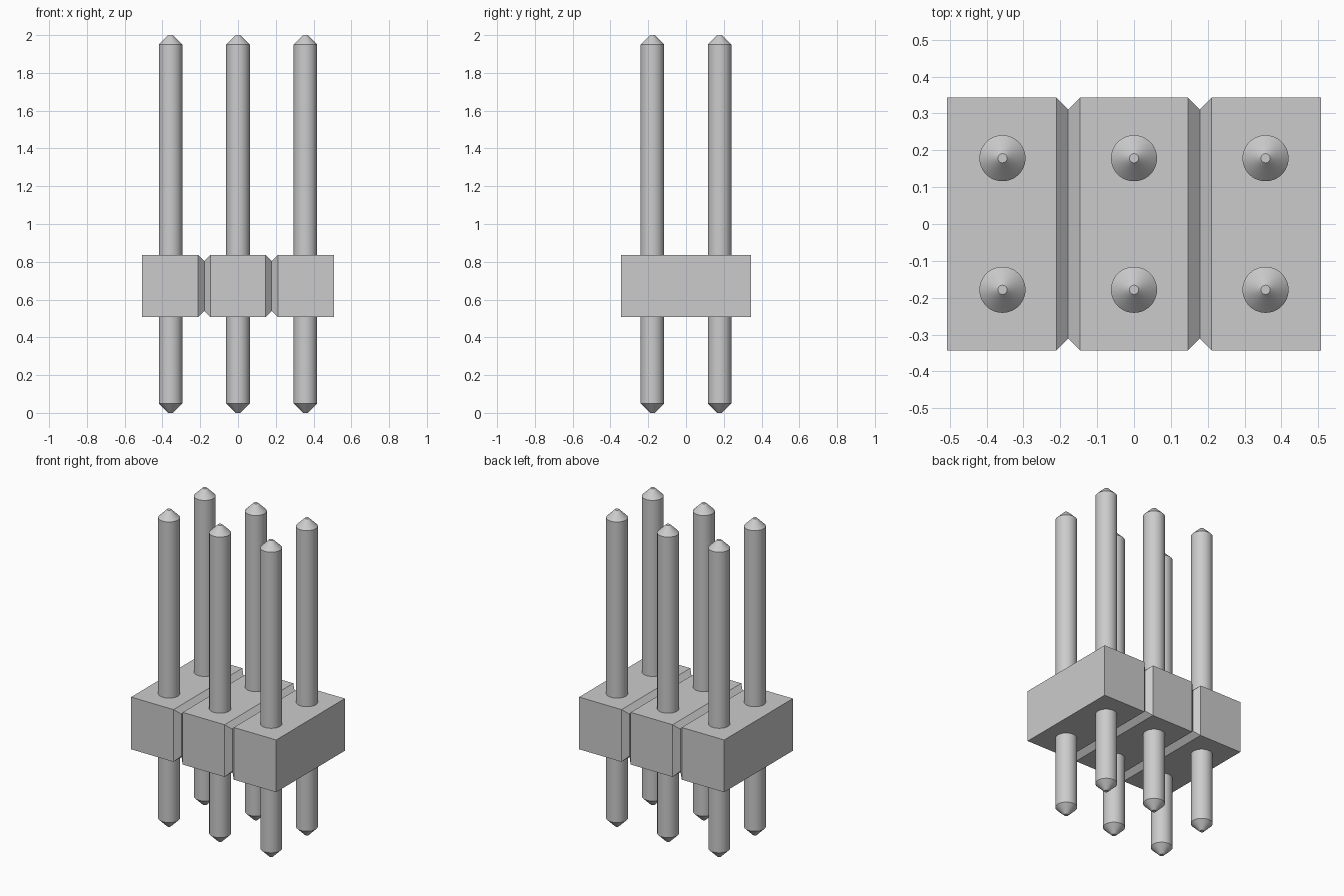
import bpy, bmesh
from math import radians, sin, cos, tau

if "Cube" in bpy.data.objects:
    bpy.data.objects.remove(bpy.data.objects["Cube"], do_unlink=True)

grey = bpy.data.materials.new("light grey")
grey.use_nodes = True
colour = (0.6, 0.6, 0.6, 1)
grey.diffuse_color = colour
grey.node_tree.nodes["Principled BSDF"].inputs["Base Color"].default_value = colour


def loft(name, rings):
    """Skin a closed solid through rings of matching points."""
    bm = bmesh.new()
    loops = [[bm.verts.new(p) for p in ring] for ring in rings]
    for a, b in zip(loops, loops[1:]):
        for i in range(len(a)):
            j = (i + 1) % len(a)
            bm.faces.new((a[i], a[j], b[j], b[i]))
    bm.faces.new(loops[0])
    bm.faces.new(loops[-1])
    bmesh.ops.recalc_face_normals(bm, faces=bm.faces)
    mesh = bpy.data.meshes.new(name)
    bm.to_mesh(mesh)
    bm.free()
    mesh.materials.append(grey)
    obj = bpy.data.objects.new(name, mesh)
    bpy.context.collection.objects.link(obj)
    return obj


PITCH = 0.357
HALF_X, HALF_Y = 0.507, 0.343
LOW, HIGH = 0.507, 0.837
GROOVE = 0.032

# Housing: box with V grooves running all the way round between pin pairs
sections = [(-HALF_X, 0)]
for centre in (-PITCH / 2, PITCH / 2):
    sections += [(centre - GROOVE, 0), (centre, GROOVE), (centre + GROOVE, 0)]
sections.append((HALF_X, 0))
loft("housing", [[(x, sy * (HALF_Y - d), z)
                  for sy, z in ((-1, LOW + d), (1, LOW + d), (1, HIGH - d), (-1, HIGH - d))]
                 for x, d in sections])

# Pins: round rods with a blunt cone at each end
RADIUS, TIP, CONE, SIDES = 0.0625, 0.0125, 0.05, 48
profile = [(TIP, 0), (RADIUS, CONE), (RADIUS, 2 - CONE), (TIP, 2)]
pin = loft("pin", [[(r * cos(tau * i / SIDES), r * sin(tau * i / SIDES), z)
                    for i in range(SIDES)] for r, z in profile])
bpy.ops.object.select_all(action="DESELECT")
pin.select_set(True)
bpy.context.view_layer.objects.active = pin
bpy.ops.object.shade_smooth_by_angle(angle=radians(30))

# Repeat the pin in two rows of three
for row, y in (("front", -PITCH / 2), ("back", PITCH / 2)):
    for column, x in (("right", -PITCH), ("middle", 0), ("left", PITCH)):
        copy = pin.copy()
        copy.name = f"{row}_{column}_pin"
        copy.location = (x, y, 0)
        bpy.context.collection.objects.link(copy)
bpy.data.objects.remove(pin, do_unlink=True)
